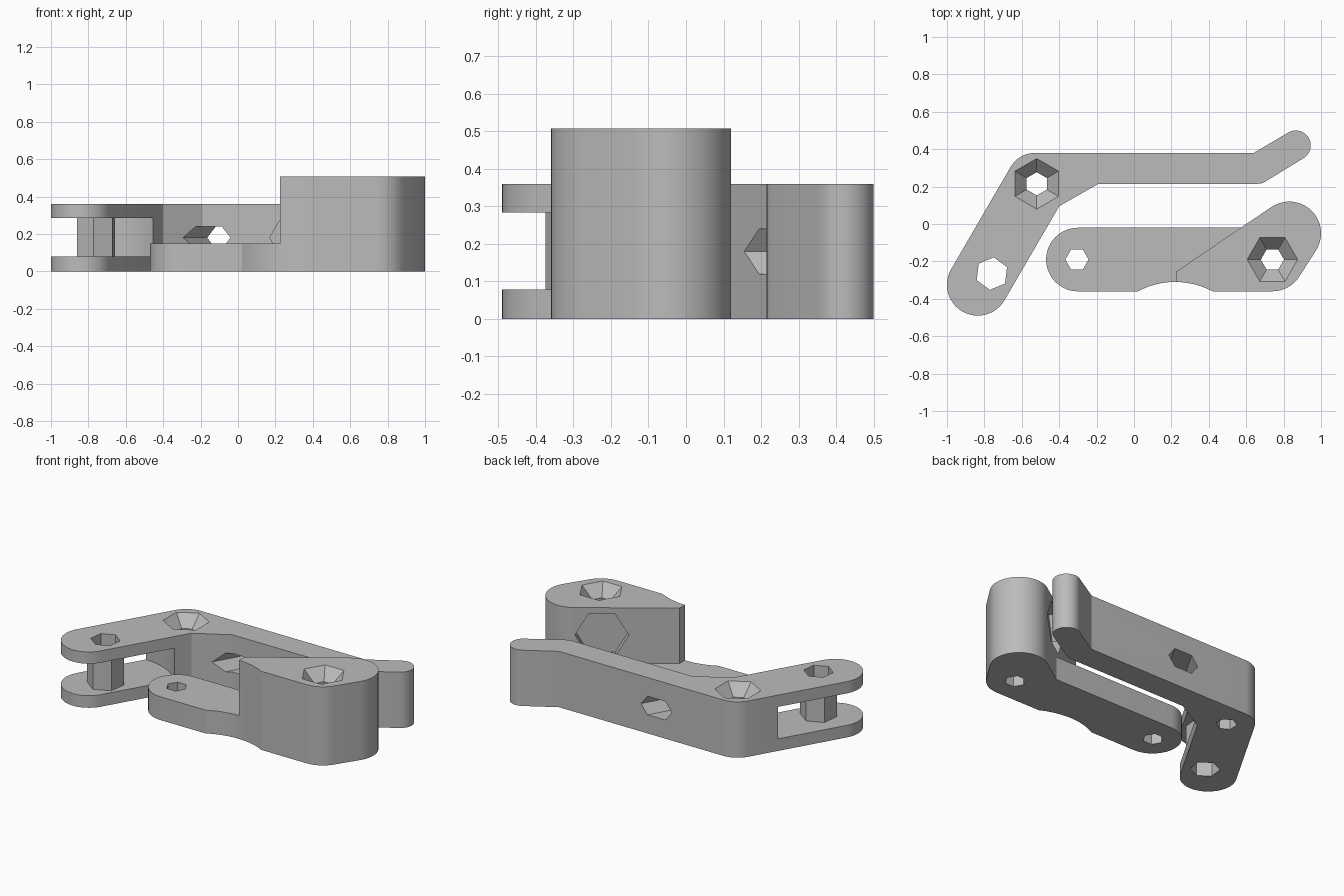
import bpy, bmesh
from math import sin, cos, radians
from mathutils import Matrix

cube = bpy.data.objects.get("Cube")
if cube:
    bpy.data.objects.remove(cube, do_unlink=True)

grey = bpy.data.materials.new("mid_grey")
grey.use_nodes = True
colour = (0.5, 0.5, 0.5, 1)
grey.diffuse_color = colour
grey.node_tree.nodes["Principled BSDF"].inputs["Base Color"].default_value = colour


def arc(cx, cy, r, a0, a1, n=16):
    angles = [radians(a0 + (a1 - a0) * i / n) for i in range(n + 1)]
    return [(cx + r * cos(a), cy + r * sin(a)) for a in angles]


def hexagon(cx, cy, r, turn=0):
    return arc(cx, cy, r, turn, turn + 300, 5)


def loft(name, levels, matrix=Matrix()):
    """Closed solid through outlines given as (height, points)."""
    bm = bmesh.new()
    rings = [[bm.verts.new((x, y, z)) for x, y in pts] for z, pts in levels]
    n = len(rings[0])
    bm.faces.new(rings[0][::-1])
    bm.faces.new(rings[-1])
    for low, high in zip(rings, rings[1:]):
        for i in range(n):
            j = (i + 1) % n
            bm.faces.new((low[i], low[j], high[j], high[i]))
    bmesh.ops.recalc_face_normals(bm, faces=bm.faces)
    mesh = bpy.data.meshes.new(name)
    bm.to_mesh(mesh)
    bm.free()
    mesh.transform(matrix)
    mesh.materials.append(grey)
    obj = bpy.data.objects.new(name, mesh)
    bpy.context.collection.objects.link(obj)
    return obj


def prism(name, pts, z0, z1, matrix=Matrix()):
    return loft(name, [(z0, pts), (z1, pts)], matrix)


def carve(part, cutters):
    """Subtract the cutters, bake the result and smooth the curved walls."""
    for c in cutters:
        c.hide_render = True
        mod = part.modifiers.new("cut", 'BOOLEAN')
        mod.operation, mod.solver, mod.object = 'DIFFERENCE', 'EXACT', c
    bpy.context.view_layer.update()
    graph = bpy.context.evaluated_depsgraph_get()
    baked = bpy.data.meshes.new_from_object(part.evaluated_get(graph))
    part.modifiers.clear()
    part.data = baked
    for c in cutters:
        bpy.data.objects.remove(c, do_unlink=True)
    baked.shade_smooth()
    baked.set_sharp_from_angle(angle=radians(25))


def bore(x, y, turn=0, r=0.062):
    return prism("bore", hexagon(x, y, r, turn), -0.1, 0.7)


def countersink(x, y, top, turn=0):
    return loft("countersink", [(top - 0.075, hexagon(x, y, 0.061, turn)),
                                (top, hexagon(x, y, 0.135, turn)),
                                (top + 0.05, hexagon(x, y, 0.135, turn))])


def sideways(x, y, z, turn):
    """Local x runs along a wall, local y is up."""
    return (Matrix.Translation((x, y, z)) @ Matrix.Rotation(radians(turn), 4, 'Z')
            @ Matrix.Rotation(radians(90), 4, 'X'))


# Long bent lever with a forked end
H = 0.36
PIN = (-0.76, -0.265)
lever_outline = (arc(-0.835, -0.325, 0.165, 149, 329, 24)
                 + [(-0.40, 0.095), (-0.19, 0.215)]
                 + arc(0.66, 0.295, 0.08, -90, -60, 4)
                 + arc(0.865, 0.42, 0.08, -60, 120, 20)
                 + [(0.64, 0.38)]
                 + arc(-0.53, 0.23, 0.15, 90, 149, 10))
lever = prism("long_lever", lever_outline, 0, H)
slanted = [(-0.095, 0), (-0.055, -0.06), (0.055, -0.06),
           (0.095, 0), (0.055, 0.06), (-0.055, 0.06)]
carve(lever, [
    prism("fork_slot", arc(*PIN, 0.405, 0, 354, 59), 0.078, 0.284),
    bore(*PIN, 23, 0.088),
    bore(-0.52, 0.215, 30),
    countersink(-0.52, 0.215, H, 30),
    prism("slanted_hole", slanted, -0.25, 0.4, sideways(-0.055, 0.38, 0.18, -30)),
    prism("spring_pocket", hexagon(0, 0, 0.157), -0.06, 0.06,
          sideways(0.327, 0.215, 0.18, 0)),
])

# Hollow hexagonal pin between the fork plates
pin = prism("fork_pin", hexagon(*PIN, 0.11, 23), 0.078, 0.284)
carve(pin, [bore(*PIN, 23, 0.088)])

# Short lever with a thin tongue and a tall block
TALL = 0.507
CORNER = (0.571, -0.02)
short_outline = (arc(-0.30, -0.19, 0.17, 90, 270, 24)
                 + arc(0.22, -0.735, 0.425, 118, 62, 12)
                 + arc(0.74, -0.19, 0.17, 270, 327, 8)
                 + arc(0.83, -0.05, 0.17, -33, 124, 20)
                 + [CORNER])
short = prism("short_lever", short_outline, 0, TALL)
step = [(-0.7, -0.6), (0.225, -0.6), (0.225, -0.255), CORNER, (0.5, 0.3), (-0.7, 0.3)]
carve(short, [
    prism("tongue_step", step, 0.15, 0.7),
    bore(-0.305, -0.19),
    bore(0.74, -0.19),
    countersink(0.74, -0.19, TALL),
    prism("spring_pocket", hexagon(0, 0, 0.157), -0.06, 0.06,
          sideways(0.60, 0.0, 0.33, 34.2)),
])
